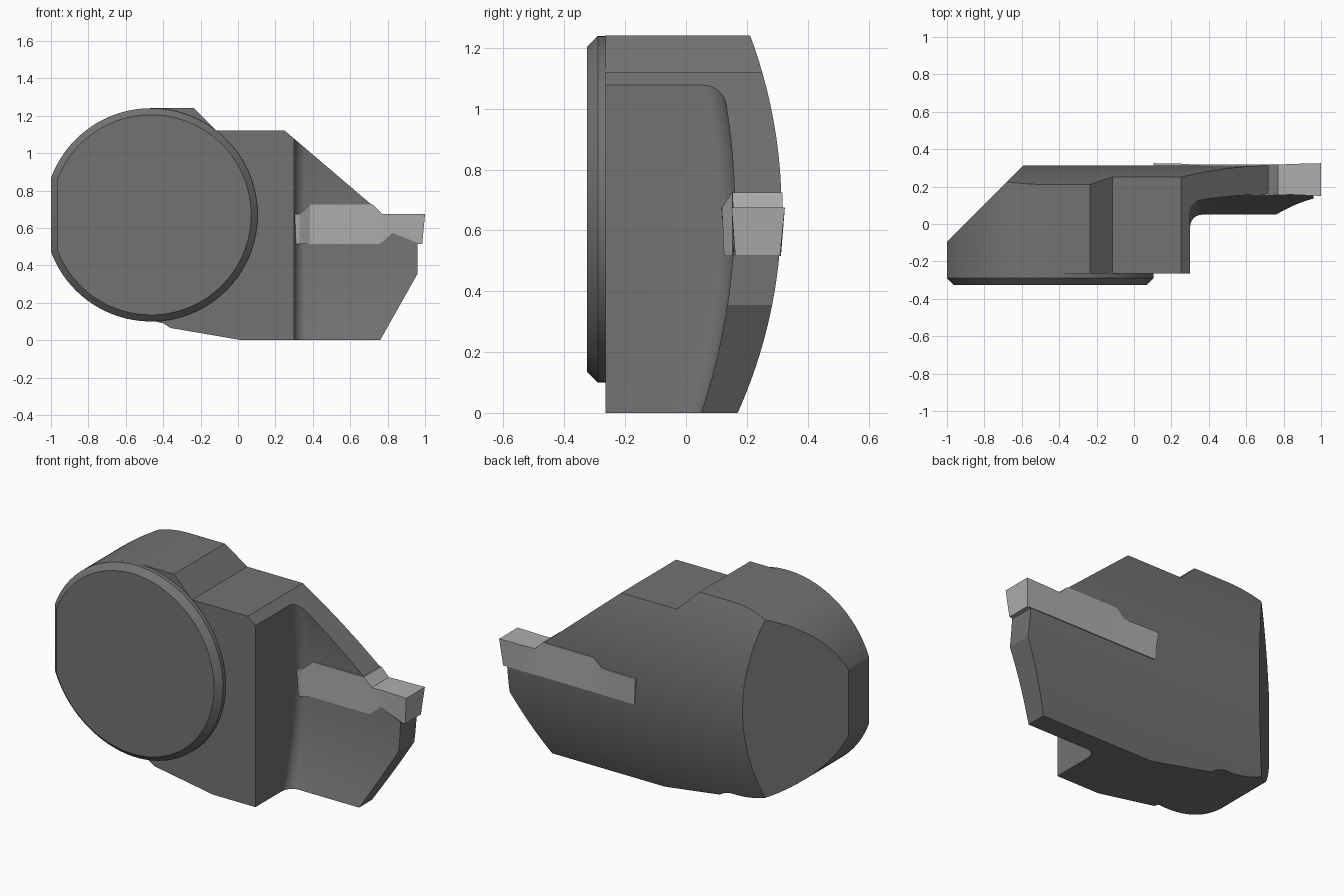
import bpy, bmesh
from math import sin, cos, radians, degrees, acos, sqrt

if "Cube" in bpy.data.objects:
    bpy.data.objects.remove(bpy.data.objects["Cube"])

CX, CZ, R = -0.465, 0.67, 0.57      # round boss centre and radius


def material(name, v):
    m = bpy.data.materials.new(name)
    m.diffuse_color = (v, v, v, 1)
    m.use_nodes = True
    m.node_tree.nodes["Principled BSDF"].inputs["Base Color"].default_value = m.diffuse_color
    return m


def loft(name, sections, mat=None):
    """Closed solid through rings holding equal numbers of points."""
    bm = bmesh.new()
    rings = [[bm.verts.new(p) for p in s] for s in sections]
    n = len(rings[0])
    for a, b in zip(rings, rings[1:]):
        for i in range(n):
            j = (i + 1) % n
            bm.faces.new((a[i], a[j], b[j], b[i]))
    bm.faces.new(rings[0])
    bm.faces.new(rings[-1][::-1])
    bmesh.ops.recalc_face_normals(bm, faces=bm.faces)
    me = bpy.data.meshes.new(name)
    bm.to_mesh(me)
    bm.free()
    ob = bpy.data.objects.new(name, me)
    bpy.context.collection.objects.link(ob)
    if mat:
        me.materials.append(mat)
    return ob


def activate(ob):
    bpy.ops.object.select_all(action='DESELECT')
    ob.select_set(True)
    bpy.context.view_layer.objects.active = ob


def cut(ob, cutter):
    cutter.hide_render = True
    activate(ob)
    m = ob.modifiers.new("cut", 'BOOLEAN')
    m.operation, m.object, m.solver = 'DIFFERENCE', cutter, 'EXACT'
    bpy.ops.object.modifier_apply(modifier=m.name)
    bpy.data.objects.remove(cutter)


def arc(r, a0, a1, n):
    return [(CX + r * cos(radians(a0 + (a1 - a0) * i / n)),
             CZ + r * sin(radians(a0 + (a1 - a0) * i / n))) for i in range(n + 1)]


def bow(z, top, r):
    """Depth of a surface bowed around the long axis."""
    return top - r + sqrt(r * r - (z - CZ) ** 2)


steel = material("dark_steel", 0.17)
carbide = material("light_carbide", 0.42)

# Holder body: front outline extruded backwards
flat = degrees(acos((1 + CX) / R))
outline = (arc(R, 90, 180 - flat, 20) + arc(R, 180 + flat, 272, 24)
           + [(-0.40, 0.09), (-0.36, 0.065), (0.02, 0), (0.76, 0), (0.96, 0.355),
              (0.96, 0.52), (0.76, 0.60), (0.76, 0.685), (0.25, 1.12),
              (-0.115, 1.12), (-0.235, 1.24)])
body = loft("holder_body", [[(x, y, z) for x, z in outline] for y in (-0.265, 0.5)], steel)

# Bowed back
zs = [-0.1 + 1.5 * i / 36 for i in range(37)]
back = [(bow(z, 0.314, 1.63), z) for z in zs] + [(0.9, 1.4), (0.9, -0.1)]
cut(body, loft("back_cutter", [[(x, y, z) for y, z in back] for x in (-1.5, 1.5)]))

# Slanted left rear corner
tri = [(-1.3, -0.395), (-0.1, 0.805), (-1.3, 0.805)]
cut(body, loft("corner_cutter", [[(x, y, z) for x, y in tri] for z in (-0.5, 2)]))

# Recess in front of the thin arm, with a rounded inner corner
f = 0.065
steps = [(0.30 + f * (1 - cos(radians(t))), f * (1 - sin(radians(t)))) for t in range(0, 91, 15)]
steps.append((1.3, 0))
cut(body, loft("recess_cutter", [
    [(x, bow(z, 0.16, 2.1) - d, z) for z in zs] + [(x, -0.6, 1.4), (x, -0.6, -0.1)]
    for x, d in steps]))

# Round front boss with flat side and chamfered rim
rings = []
for y, r, side in ((-0.255, R, 0.535), (-0.29, R, 0.535), (-0.325, 0.535, 0.50)):
    a = 180 - degrees(acos(side / r))
    rings.append([(x, y, z) for x, z in arc(r, -a, a, 80)])
boss = loft("front_boss", rings, steel)

# Double-ended cutting insert: top x, bottom x, top z, top depths, bottom depths
insert_rows = [
    (0.105, 0.12, 0.675, 0.115, 0.325, 0.125, 0.312),
    (0.26, 0.26, 0.675, 0.115, 0.322, 0.125, 0.312),
    (0.33, 0.33, 0.675, 0.118, 0.317, 0.125, 0.312),
    (0.385, 0.385, 0.725, 0.152, 0.317, 0.152, 0.312),
    (0.72, 0.72, 0.725, 0.152, 0.317, 0.152, 0.312),
    (0.77, 0.77, 0.675, 0.155, 0.317, 0.155, 0.312),
    (0.84, 0.84, 0.675, 0.157, 0.321, 0.160, 0.312),
    (1.00, 0.985, 0.675, 0.150, 0.325, 0.162, 0.309)]
insert = loft("cutting_insert", [
    [(xt, t0, zt), (xt, t1, zt), (xb, b1, 0.515), (xb, b0, 0.515)]
    for xt, xb, zt, t0, t1, b0, b1 in insert_rows], carbide)

for ob, ang in ((body, 20), (boss, 20), (insert, 5)):
    activate(ob)
    bpy.ops.object.shade_smooth_by_angle(angle=radians(ang))
